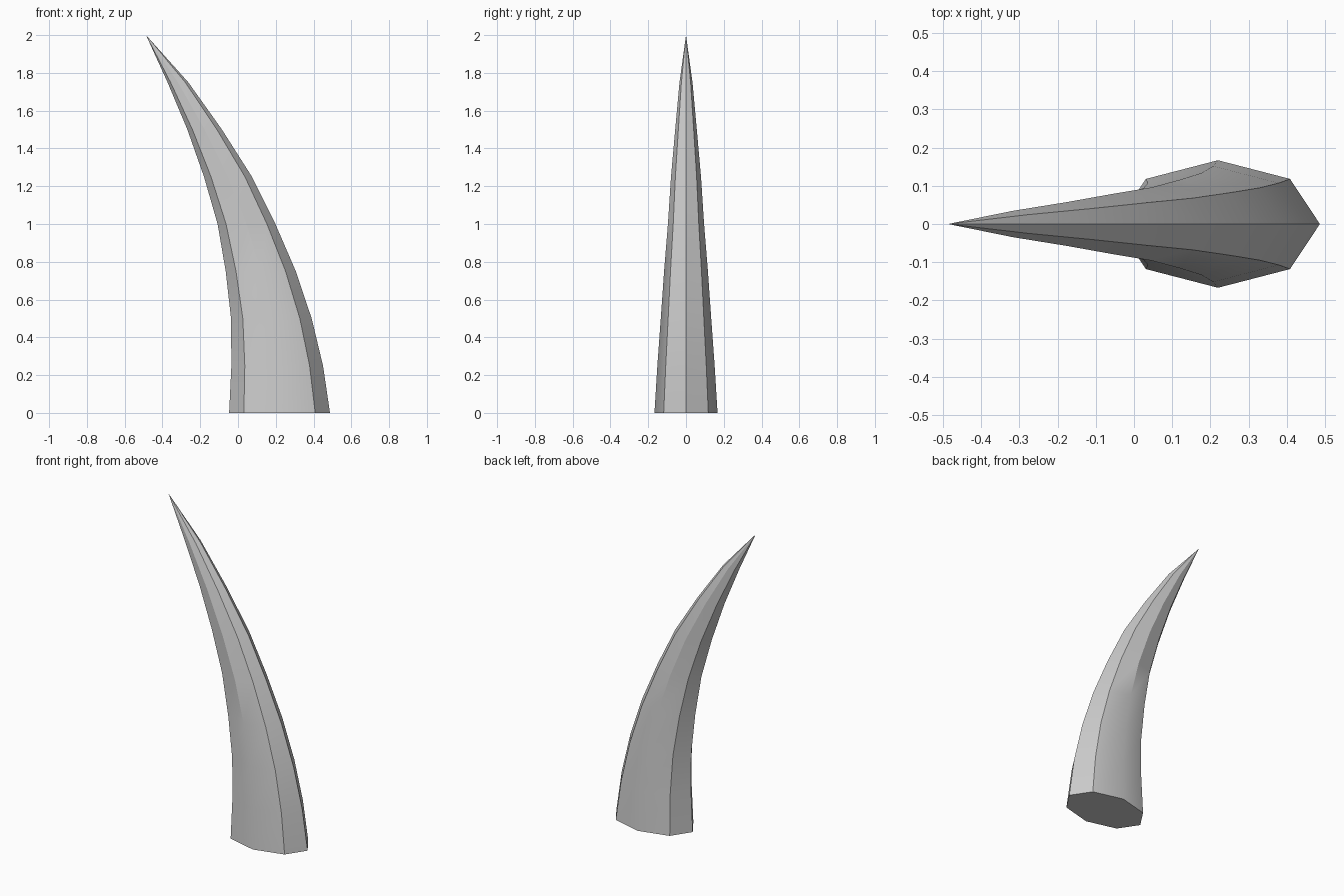
import bpy, bmesh
from math import cos, sin, pi, radians

if "Cube" in bpy.data.objects:
    bpy.data.objects.remove(bpy.data.objects["Cube"])

SIDES = 8
RY = 0.167 / 0.267   # cross-section depth relative to its width

# Left and right outline of the curved horn at equal height steps
left = [-0.047, -0.035, -0.037, -0.065, -0.108, -0.18, -0.268, -0.373]
right = [0.487, 0.45, 0.39, 0.306, 0.198, 0.074, -0.085, -0.263]

bm = bmesh.new()

# Stacked octagonal rings
rings = []
for i, (a, b) in enumerate(zip(left, right)):
    c, r = (a + b) / 2, (b - a) / 2
    rings.append([bm.verts.new((c + r * cos(2 * pi * k / SIDES),
                                r * RY * sin(2 * pi * k / SIDES),
                                0.25 * i)) for k in range(SIDES)])

# Side walls, pointed tip and flat base
tip = bm.verts.new((-0.487, 0, 2))
for k in range(SIDES):
    n = (k + 1) % SIDES
    for lo, hi in zip(rings, rings[1:]):
        bm.faces.new((lo[k], lo[n], hi[n], hi[k]))
    bm.faces.new((rings[-1][k], rings[-1][n], tip))
bm.faces.new(rings[0][::-1])
bmesh.ops.recalc_face_normals(bm, faces=bm.faces)

mesh = bpy.data.meshes.new("horn")
bm.to_mesh(mesh)
bm.free()
horn = bpy.data.objects.new("horn", mesh)
bpy.context.collection.objects.link(horn)

# Smooth along the length, crisp along the ridges
bpy.context.view_layer.objects.active = horn
horn.select_set(True)
bpy.ops.object.shade_smooth_by_angle(angle=radians(30))
